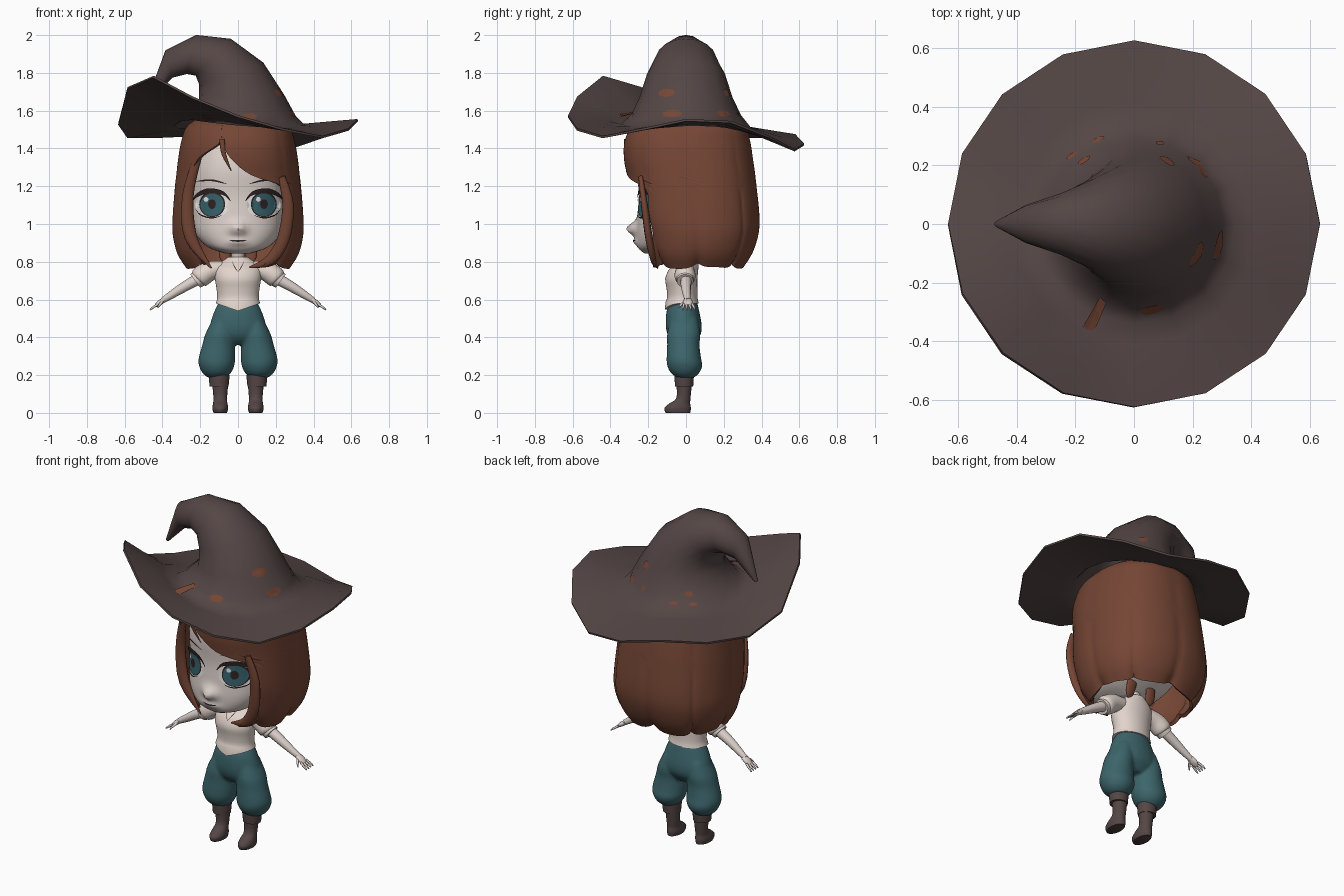
import bpy, bmesh
from math import sin, cos, pi, asin, radians, exp
from mathutils import Vector
from mathutils.bvhtree import BVHTree

if "Cube" in bpy.data.objects:
    bpy.data.objects.remove(bpy.data.objects["Cube"])


def material(name, code):
    rgb = [int(code[i:i + 2], 16) / 255 for i in (0, 2, 4)]
    col = [((c + 0.055) / 1.055) ** 2.4 for c in rgb] + [1]
    m = bpy.data.materials.new(name)
    m.use_nodes = True
    m.diffuse_color = col
    m.node_tree.nodes["Principled BSDF"].inputs["Base Color"].default_value = col
    return m


FELT = material("grey_brown_felt", "544645")
HAIR = material("auburn_hair", "754635")
SKIN = material("pale_skin", "dcd0ca")
SHIRT = material("cream_cloth", "e2d4cc")
TEAL = material("teal_cloth", "3c656b")
DARK = material("dark_lash", "2c2122")
IRIS = material("teal_iris", "35616a")
WHITE = material("eye_white", "e6e2e0")
parts = []


def sample(rows, n):
    """Smooth curve through rows of numbers, n steps per span."""
    out = []
    for i in range(len(rows) - 1):
        p = [Vector(rows[min(max(i + k, 0), len(rows) - 1)]) for k in (-1, 0, 1, 2)]
        for j in range(n):
            t = j / n
            out.append(0.5 * (2 * p[1] + (p[2] - p[0]) * t
                              + (2 * p[0] - 5 * p[1] + 4 * p[2] - p[3]) * t * t
                              + (3 * p[1] - p[0] - 3 * p[2] + p[3]) * t ** 3))
    return out + [Vector(rows[-1])]


def grid(name, rows, mat, closed=True, cap=True, fix=True):
    """Skin rows of points into one mesh."""
    bm = bmesh.new()
    vs = [[bm.verts.new(p) for p in r] for r in rows]
    n = len(rows[0])
    for a, b in zip(vs, vs[1:]):
        for i in range(n if closed else n - 1):
            j = (i + 1) % n
            bm.faces.new((a[i], a[j], b[j], b[i]))
    for r in (vs[0], vs[-1]) if cap else ():
        bm.faces.new(r)
    if fix:
        bmesh.ops.recalc_face_normals(bm, faces=bm.faces)
    me = bpy.data.meshes.new(name)
    bm.to_mesh(me)
    bm.free()
    me.materials.append(mat)
    ob = bpy.data.objects.new(name, me)
    bpy.context.collection.objects.link(ob)
    parts.append(ob)
    return ob


def power_of(v, e):
    return abs(v) ** e * (1 if v > 0 else -1)


def loft(name, rows, mat, cx=0, seg=24, n=3, power=1.0, shape=lambda p: p):
    """Stack of rounded sections: z, half width, front y, back y."""
    out = []
    for z, rx, yf, yb in sample(rows, n):
        ring = []
        for k in range(seg):
            x = rx * power_of(sin(2 * pi * k / seg), power)
            y = (yb - yf) / 2 * power_of(cos(2 * pi * k / seg), power)
            ring.append(shape(Vector((cx + x, (yf + yb) / 2 - y, z))))
        out.append(ring)
    return grid(name, out, mat)


def tube(name, path, mat, flat=1.0, seg=12, n=4):
    """Tapered tube through x, y, z, radius."""
    pts = sample(path, n)
    out = []
    for i, p in enumerate(pts):
        d = (pts[min(i + 1, len(pts) - 1)] - pts[max(i - 1, 0)]).xyz.normalized()
        a = d.cross(Vector((0, 1, 0))).normalized()
        b = d.cross(a)
        out.append([p.xyz + p.w * (a * cos(2 * pi * k / seg) + b * flat * sin(2 * pi * k / seg))
                    for k in range(seg)])
    return grid(name, out, mat)


def tree_of(ob):
    me = ob.data
    return BVHTree.FromPolygons([v.co for v in me.vertices], [p.vertices for p in me.polygons])


def from_front(x, z):
    return Vector((x, -1, z)), Vector((0, 1, 0))


def from_side(angle, z):
    d = Vector((cos(angle), sin(angle), 0))
    return d * 0.42 + Vector((0, 0, z)), -d


def decal(name, rows, mat, tree, off, ray=from_front, closed=True):
    """Thin painted plate laid on a surface."""
    out = []
    for r in rows:
        line = []
        for u, v in r:
            o, d = ray(u, v)
            hit, normal = tree.ray_cast(o, d)[:2]
            if hit is None:
                hit, normal = tree.find_nearest(o)[:2]
            line.append(hit - normal * (off if normal.dot(d) > 0 else -off))
        out.append(line)
    ob = grid(name, out, mat, closed, closed, False)
    if ob.data.polygons[0].normal.dot(ray(*rows[0][0])[1]) > 0:
        ob.data.flip_normals()


def disc(u, v, ru, rv, seg=20):
    return [[(u + ru * f * cos(2 * pi * k / seg), v + rv * f * sin(2 * pi * k / seg))
             for k in range(seg)] for f in (0.1, 0.4, 0.7, 1)]


def stroke(points, width):
    """Line drawn upright, thick in the middle."""
    pts = sample(points, 5)
    w = [width * (0.25 + sin(pi * i / (len(pts) - 1))) for i in range(len(pts))]
    return [[(p.x, p.y - t) for p, t in zip(pts, w)], [(p.x, p.y + t) for p, t in zip(pts, w)]]


# Hat: wavy sixteen-sided brim running into a bent crown
edge = [1.55, 1.54, 1.46, 1.39, 1.42, 1.47, 1.46, 1.46,
        1.53, 1.72, 1.78, 1.67, 1.57, 1.50, 1.46, 1.50]
turn = [2 * pi * k / 16 for k in range(16)]
hat_rows = [[Vector((r * cos(a), .985 * r * sin(a), 1.52 + f * (e - 1.52)))
             for a, e in zip(turn, edge)]
            for r, f in ((0.634, 1), (0.53, 0.7), (0.42, 0.38), (0.345, 0.14))]
crown = [(0.30, 1.57, -0.28, 1.58, 0.285), (0.24, 1.68, -0.20, 1.66, 0.24),
         (0.13, 1.85, -0.20, 1.74, 0.2), (-0.04, 1.975, -0.22, 1.79, 0.15),
         (-0.22, 1.995, -0.27, 1.80, 0.1), (-0.38, 1.915, -0.35, 1.78, 0.06),
         (-0.47, 1.67, -0.462, 1.668, 0.005)]
for ax, az, bx, bz, ry in crown:
    a, b = Vector((ax, 0, az)), Vector((bx, 0, bz))
    hat_rows.append([(a + b) / 2 + (a - b) / 2 * cos(t) + Vector((0, ry * sin(t), 0)) for t in turn])
hat = grid("hat", hat_rows, FELT, cap=False)
hat_tree = tree_of(hat)
hat.modifiers.new("thickness", 'SOLIDIFY').thickness = 0.012
hat.modifiers["thickness"].offset = 0
for deg, z, w, h in ((-26, 1.69, .2, .022), (-78, 1.565, .14, .018), (-14, 1.58, .18, .02),
                     (62, 1.69, .12, .02), (42, 1.58, .17, .018), (72, 1.58, .05, .015),
                     (113, 1.548, .07, .008), (128, 1.59, .09, .014), (132, 1.545, .07, .008),
                     (-113, 1.58, .06, .014)):
    decal("hat_patch", disc(radians(deg), z, w, h, 9), HAIR, hat_tree, 0.0095, from_side)


# Head with nose and lips pulled forward
def face(p):
    if p.y < 0:
        p.y -= 0.055 * exp(-(p.x / 0.035) ** 2 - ((p.z - 0.975) / 0.035) ** 2)
        p.y -= 0.018 * exp(-(p.x / 0.05) ** 2 - ((p.z - 0.905) / 0.02) ** 2)
    return p


head = loft("head", [(1.5, .12, -.12, .12), (1.44, .2, -.21, .22), (1.3, .25, -.255, .28),
                     (1.15, .255, -.25, .28), (1.05, .25, -.257, .26), (.97, .235, -.262, .2),
                     (.91, .197, -.26, .12), (.87, .145, -.25, .05), (.845, .07, -.22, 0)],
            SKIN, seg=64, n=5, power=0.85, shape=face)
skin_tree = tree_of(head)

# Eyes, lashes, brows and mouth
for s, side in ((1, "left"), (-1, "right")):
    x, z = s * 0.135, 1.1
    layers = (("eye_white", 0, 0, .09, .068, WHITE), ("iris_rim", 0, .004, .068, .068, DARK),
              ("iris", 0, .002, .061, .061, IRIS), ("pupil", 0, .005, .02, .026, DARK),
              ("eye_glint", -.03, .03, .012, .013, WHITE))
    for k, (nm, dx, dz, rx, rz, m) in enumerate(layers):
        decal(f"{side}_{nm}", disc(x + dx, z + dz, rx, rz), m, skin_tree, 0.002 + 0.0014 * k)
    lash = [(x + s * .1 * cos(a), z + .004 + .073 * sin(a)) for a in (.2, .7, 1.4, 2.2, 2.9)]
    decal(side + "_lash", stroke(lash, .011), DARK, skin_tree, .0092, closed=False)
    low = [(x + s * .088 * cos(a), z - .068 * sin(a)) for a in (.3, .9, 1.6, 2.2)]
    decal(side + "_lower_lash", stroke(low, .003), DARK, skin_tree, .008, closed=False)
    brow = [(s * .06, 1.213), (s * .14, 1.232), (s * .22, 1.225)]
    decal(side + "_brow", stroke(brow, .004), DARK, skin_tree, .004, closed=False)
decal("mouth", stroke([(-.045, .913), (0, .91), (.045, .913)], .003), DARK, skin_tree, .003,
      closed=False)

# Hair: bob with a swept opening; z, half width, front y, back y, opening edges
bob = [(1.6, .12, -.14, .16, -.05, -.05), (1.52, .255, -.27, .3, -.08, -.08),
       (1.44, .29, -.315, .33, -.08, -.08), (1.35, .307, -.32, .345, -.2, -.04),
       (1.26, .318, -.305, .358, -.245, .07), (1.19, .326, -.295, .366, -.25, .24),
       (1.05, .337, -.28, .38, -.255, .255), (.95, .338, -.25, .376, -.25, .25),
       (.85, .315, -.22, .345, -.2, .19), (.78, .27, -.18, .3, -.17, .12)]
hair_rows, columns, locks, square = [], 120, 8, 0.85
steps = sample(bob, 4)
for i, (z, rx, yf, yb, xl, xr) in enumerate(steps):
    v = i / (len(steps) - 1)
    ends = []
    for q in (xr, min(xl, xr)):
        q = max(-.97, min(.97, q / rx))
        ends.append(asin(power_of(q, 1 / square if q > 0 else 1)))
    line = []
    for k in range(columns + 1):
        a = ends[0] + (ends[1] + 2 * pi - ends[0]) * k / columns
        e = 1 if cos(a) > 0 and sin(a) < 0 else square
        f = abs(2 * (a / (2 * pi) * locks % 1) - 1)
        g = 1 - 0.035 * v * f ** 10
        rise = 0.15 * max(0, v - .8) * (f ** 4 - 0.4 * abs(cos(a * 2.5)))
        line.append(Vector((rx * g * power_of(sin(a), e),
                            (yf + yb) / 2 - (yb - yf) / 2 * g * power_of(cos(a), e), z + rise)))
    hair_rows.append(line)
hair = grid("hair", hair_rows, HAIR, closed=False, cap=False)
hair.modifiers.new("thickness", 'SOLIDIFY').thickness = 0.02
hair.modifiers["thickness"].offset = 0
tube("fringe_lock", [(-.085, -.322, 1.45, .014), (-.075, -.32, 1.37, .012), (-.035, -.3, 1.28, .002)],
     HAIR, 0.4)
tube("right_front_lock", [(-.21, -.215, 1.36, .02), (-.265, -.165, 1.15, .03),
                          (-.25, -.15, .93, .033), (-.14, -.15, .765, .004)], HAIR, 0.6)
tube("left_front_lock", [(.23, -.24, 1.25, .02), (.265, -.22, 1.1, .03), (.24, -.195, .92, .033),
                         (.17, -.17, .81, .028), (.06, -.15, .77, .004)], HAIR, 0.6)
for s in (1, -1):
    tube("nape_lock", [(s * .06, .07, .92, .03), (s * .07, .05, .83, .03), (s * .055, .03, .785, .004)],
         HAIR, 0.4)


# Shirt with a pointed front hem
def hem(p):
    if p.z < 0.582 and p.y < 0:
        p.z -= 0.04 * max(0, 1 - abs(p.x) / 0.118)
    return p


tube("neck", [(0, .01, .76, .042), (0, 0, .84, .035), (0, -.02, .92, .042)], SKIN)
shirt = loft("shirt", [(.58, .117, -.112, .067), (.61, .11, -.1, .061), (.66, .114, -.103, .06),
                       (.71, .122, -.11, .06), (.76, .122, -.09, .065), (.79, .1, -.06, .065),
                       (.825, .052, -.035, .06)], SHIRT, seg=40, shape=hem)
shirt_tree = tree_of(shirt)
for s in (1, -1):
    decal("neckline", stroke([(s * .032, .805), (s * .02, .775), (0, .745)], .003), DARK,
          shirt_tree, .003, closed=False)

# Trousers: hips and two puffed legs, leaning inward above the knee, fused together
hips = loft("trousers", [(.59, .1, -.085, .058), (.54, .125, -.103, .07), (.47, .148, -.108, .083),
                         (.42, .152, -.1, .08), (.385, .13, -.08, .06), (.36, .09, -.05, .04)], TEAL)
legs = [loft("leg", [(.5, .045, -.08, .06), (.42, .076, -.1, .076), (.36, .086, -.1, .072),
                     (.29, .097, -.103, .08), (.25, .094, -.1, .087), (.21, .075, -.08, .07),
                     (.185, .045, -.045, .04)], TEAL, cx=s * .113,
             shape=lambda p: Vector((p.x - s * .12 * max(0, p.z - .28), p.y, p.z)))
        for s in (1, -1)]
bpy.ops.object.select_all(action='DESELECT')
for ob in legs + [hips]:
    ob.select_set(True)
for ob in legs:
    parts.remove(ob)
bpy.context.view_layer.objects.active = hips
bpy.ops.object.join()
fuse = hips.modifiers.new("fuse", 'REMESH')
fuse.mode, fuse.voxel_size = 'VOXEL', 0.008
soft = hips.modifiers.new("soft", 'SMOOTH')
soft.factor, soft.iterations = 0.5, 8

# Sleeves, arms, hands and boots
for s, side in ((1, "left_"), (-1, "right_")):
    tube(side + "sleeve", [(s * .08, 0, .765, .04), (s * .15, -.005, .75, .052),
                           (s * .2, -.005, .718, .055), (s * .215, -.005, .705, .04)], SHIRT)
    tube(side + "cuff", [(s * .2, -.005, .717, .048), (s * .226, -.005, .698, .044)], SHIRT, n=1)
    tube(side + "arm", [(s * .18, 0, .725, .032), (s * .28, 0, .67, .027), (s * .36, .005, .62, .02),
                        (s * .4, .01, .595, .015)], SKIN)
    tube(side + "hand", [(s * .39, .01, .6, .012), (s * .415, .01, .583, .014),
                         (s * .435, .01, .568, .009)], SKIN, 1.8)
    for k in range(4):
        y = -.012 + .015 * k
        tube(side + "finger", [(s * .425, y, .575, .007), (s * .45, y * 1.3, .558, .006),
                               (s * .467, y * 1.4, .544, .003)], SKIN, seg=8, n=2)
    tube(side + "thumb", [(s * .4, -.005, .59, .008), (s * .415, -.028, .572, .006),
                          (s * .425, -.038, .556, .003)], SKIN, seg=8, n=2)
    loft(side + "boot", [(0, .036, -.108, .022), (.025, .042, -.115, .026), (.05, .038, -.088, .022),
                         (.08, .036, -.05, .024), (.16, .043, -.052, .032)], FELT, cx=s * .094)
    loft(side + "boot_cuff", [(.14, .05, -.058, .038), (.2, .056, -.062, .042)], FELT,
         cx=s * .1, n=1)

# Bake modifiers, then shade smoothly with sharp rims kept
bpy.ops.object.select_all(action='DESELECT')
for ob in parts:
    ob.select_set(True)
bpy.context.view_layer.objects.active = hat
bpy.ops.object.convert(target='MESH')
bpy.ops.object.shade_smooth_by_angle(angle=radians(70))
